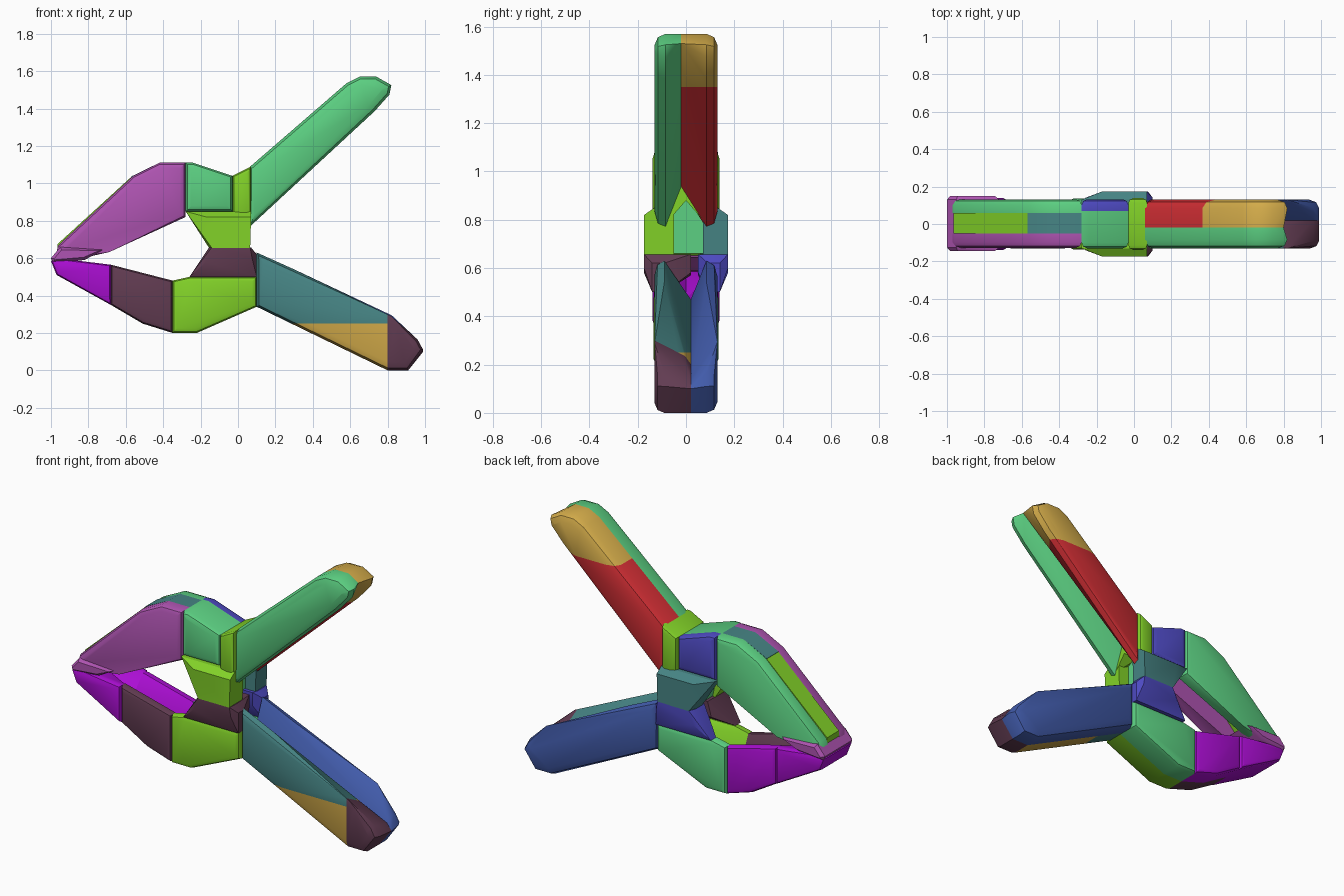
import bpy, bmesh, math
from mathutils import Vector

cube = bpy.data.objects.get("Cube")
if cube:
    bpy.data.objects.remove(cube, do_unlink=True)


def material(name, rgb):
    lin = [((c / 255 + 0.055) / 1.055) ** 2.4 for c in rgb] + [1.0]
    m = bpy.data.materials.new(name)
    m.use_nodes = True
    m.diffuse_color = lin
    m.node_tree.nodes["Principled BSDF"].inputs["Base Color"].default_value = lin
    return m


MAT = {n: material(n, c) for n, c in {
    "mint": (92, 208, 130), "lime": (130, 210, 40), "orchid": (175, 84, 178),
    "magenta": (172, 14, 212), "plum": (98, 60, 82), "teal": (70, 132, 132),
    "gold": (212, 172, 74), "red": (208, 46, 52), "blue": (66, 92, 172),
    "indigo": (78, 74, 194)}.items()}


def inset(profile, d, seams):
    """Move a convex xz profile inwards; seam points slide only in z."""
    mid = sum((Vector(p) for p in profile), Vector((0, 0))) / len(profile)
    out = []
    for i, p in enumerate(profile):
        p = Vector(p)
        if p.x in seams:
            out.append((p.x, p.y + math.copysign(d, mid.y - p.y)))
            continue
        a = (Vector(profile[i - 1]) - p).normalized()
        b = (Vector(profile[(i + 1) % len(profile)]) - p).normalized()
        s = (a + b).normalized()
        sine = max(0.6, abs(a.x * s.y - a.y * s.x))
        q = p + s * d / sine
        out.append((q.x, q.y))
    return out


def hull(name, layers, colours, cuts=(), rule=None):
    """Convex body through (y, profile) layers, cut and coloured by rule."""
    bm = bmesh.new()
    for y, profile in layers:
        for x, z in profile:
            bm.verts.new((x, y, z))
    res = bmesh.ops.convex_hull(bm, input=bm.verts[:])
    loose = {v for v in res["geom_interior"] + res["geom_unused"]
             if isinstance(v, bmesh.types.BMVert) and v.is_valid}
    bmesh.ops.delete(bm, geom=list(loose), context="VERTS")
    bmesh.ops.dissolve_limit(bm, angle_limit=0.01, verts=bm.verts[:], edges=bm.edges[:])
    for co, no in cuts:
        bmesh.ops.bisect_plane(bm, geom=bm.verts[:] + bm.edges[:] + bm.faces[:],
                               plane_co=co, plane_no=no)
    bmesh.ops.recalc_face_normals(bm, faces=bm.faces[:])
    if rule:
        for f in bm.faces:
            f.material_index = rule(f.calc_center_median())
    me = bpy.data.meshes.new(name)
    bm.to_mesh(me)
    bm.free()
    for c in colours.split():
        me.materials.append(MAT[c])
    ob = bpy.data.objects.new(name, me)
    bpy.context.collection.objects.link(ob)
    bpy.ops.object.select_all(action="DESELECT")
    ob.select_set(True)
    bpy.context.view_layer.objects.active = ob
    bpy.ops.object.shade_smooth_by_angle(angle=math.radians(32))
    return ob


def half(name, outer, inner, y_out, y_in, r, colours, seams=(), wall=None, **kw):
    """One side of the clamp, rounded along its outer rim."""
    s = math.copysign(1, y_out)
    layers = [(y_in, inner), (y_out - s * r, outer),
              (y_out - s * r * 0.3, inset(outer, r * 0.3, seams)),
              (y_out, inset(outer, r, seams))]
    if wall:
        layers.append((y_out - s * wall, outer))
    return hull(name, layers, colours, **kw)


# Upper handle: two halves with a groove underneath
top_out = [(0.06, 1.085), (0.58, 1.535), (0.65, 1.57), (0.74, 1.57), (0.82, 1.525),
           (0.81, 1.475), (0.73, 1.385), (0.06, 0.765)]
top_in = [(0.06, 1.085), (0.58, 1.535), (0.65, 1.57), (0.74, 1.57), (0.80, 1.53),
          (0.70, 1.46), (0.06, 0.93)]
half("upper_handle_front", top_out, top_in, -0.13, -0.02, 0.045, "mint", (0.06,))
half("upper_handle_back", top_out, top_in, 0.13, -0.02, 0.045, "red gold", (0.06,),
     cuts=[((0, 0, 1.35), (0, 0, 1))], rule=lambda c: int(c.z > 1.35))

# Lower handle: two halves with a groove on top
low_out = [(0.1, 0.63), (0.3, 0.54), (0.8, 0.255), (0.96, 0.165), (0.99, 0.11),
           (0.91, 0.0), (0.8, 0.0), (0.1, 0.34)]
low_in = [(0.1, 0.47), (0.84, 0.11), (0.96, 0.14), (0.99, 0.10), (0.91, 0.0),
          (0.8, 0.0), (0.1, 0.34)]
half("lower_handle_front", low_out, low_in, -0.13, 0.02, 0.04, "teal gold plum", (0.1,),
     cuts=[((0, 0, 0.25), (0, 0, 1)), ((0.8, 0, 0), (1, 0, 0))],
     rule=lambda c: 2 if c.x > 0.8 else int(c.z < 0.25))
half("lower_handle_back", low_out, low_in, 0.13, 0.02, 0.045, "blue", (0.1,))

# Upper jaw: side walls, roof and tip
jaw = [(-0.28, 1.11), (-0.42, 1.11), (-0.56, 1.04), (-0.96, 0.67), (-0.98, 0.60),
       (-0.81, 0.605), (-0.70, 0.66), (-0.28, 0.82)]
half("upper_jaw_front", jaw, jaw, -0.127, -0.05, 0.03, "orchid", (-0.28,))
half("upper_jaw_back", jaw, jaw, 0.132, 0.06, 0.03, "mint", (-0.28,))
hull("upper_jaw_roof_tip", [(y, [(-0.57, 1.035), (-0.965, 0.675), (-0.965, 0.60),
     (-0.88, 0.60), (-0.57, 0.92)]) for y in (-0.05, 0.06)], "lime")
hull("upper_jaw_roof_rear", [(y, [(-0.28, 1.11), (-0.42, 1.11), (-0.57, 1.037),
     (-0.57, 0.92), (-0.28, 0.95)]) for y in (-0.05, 0.06)], "teal")
tip = [(-0.95, 0.66), (-1.0, 0.60), (-0.99, 0.575), (-0.82, 0.59), (-0.72, 0.645)]
hull("upper_jaw_tip", [(-0.145, inset(tip, 0.015, ())), (-0.125, tip),
     (0.13, tip), (0.15, inset(tip, 0.015, ()))], "orchid")

# Lower jaw: walls with a trough between them, and a solid tip
ljaw = [(-0.68, 0.565), (-0.35, 0.48), (-0.35, 0.2), (-0.51, 0.25), (-0.68, 0.35)]
ljaw_in = [(-0.68, 0.47), (-0.35, 0.30), (-0.35, 0.2), (-0.51, 0.25), (-0.68, 0.35)]
body = [(-0.35, 0.48), (-0.26, 0.5), (0.1, 0.5), (0.1, 0.34), (-0.22, 0.2), (-0.35, 0.2)]
body_in = [(-0.35, 0.30), (0.1, 0.44), (0.1, 0.34), (-0.22, 0.2), (-0.35, 0.2)]
for side, s, jaw_col, body_col in (("front", -1, "plum", "lime"),
                                   ("back", 1, "magenta", "mint")):
    half("lower_jaw_" + side, ljaw, ljaw_in, s * 0.132, 0, 0.025, jaw_col,
         (-0.68, -0.35), wall=0.05)
    half("lower_body_" + side, body, body_in, s * 0.135, 0, 0.025, body_col,
         (-0.35, 0.1), wall=0.05)
nose = [(-0.68, 0.565), (-0.97, 0.60), (-1.0, 0.585), (-0.97, 0.51), (-0.68, 0.35)]
nose_mid = [(-0.68, 0.47), (-0.88, 0.58), (-0.97, 0.60), (-1.0, 0.585), (-0.97, 0.51),
            (-0.68, 0.35)]
for side, s in (("front", -1), ("back", 1)):
    half("lower_jaw_tip_" + side, nose, nose_mid, s * 0.138, 0, 0.022, "magenta",
         (-0.68,), wall=0.05)

# Upper body above the pivot
up = [(-0.28, 1.11), (-0.24, 1.11), (-0.03, 1.04), (-0.03, 0.85), (-0.28, 0.85)]
up_in = [(-0.28, 1.11), (-0.24, 1.11), (-0.03, 1.04), (-0.03, 0.88), (-0.28, 0.94)]
half("upper_body_front", up, up_in, -0.13, 0.07, 0.03, "mint", (-0.28, -0.03), wall=0.07)
half("upper_body_back", up, up, 0.132, 0.07, 0.03, "indigo", (-0.28, -0.03))
strip = [(-0.03, 1.04), (0.07, 1.09), (0.07, 0.79), (-0.03, 0.84)]
strip_in = [(-0.03, 1.04), (0.07, 1.09), (0.07, 0.88), (-0.03, 0.88)]
for side, s in (("front", -1), ("back", 1)):
    half("collar_" + side, strip, strip_in, s * 0.138, 0, 0.025, "lime",
         (-0.03, 0.07), wall=0.06)

# Pivot: upper and lower lugs on each side, with a block between
lug = [(-0.28, 0.85), (0.07, 0.85), (0.065, 0.655), (-0.155, 0.655)]
lug_face = [(-0.17, 0.82), (0.07, 0.82), (0.065, 0.655), (-0.14, 0.655)]
foot = [(-0.155, 0.657), (0.07, 0.657), (0.1, 0.62), (0.1, 0.5), (-0.26, 0.5)]
foot_face = [(-0.14, 0.657), (0.065, 0.657), (0.075, 0.60), (-0.17, 0.58)]
foot_in = [(-0.155, 0.657), (0.06, 0.657), (0.06, 0.58), (-0.18, 0.57)]
for side, s, y_up, y_low, up_col, low_col in (
        ("front", -1, -0.05, 0.02, "lime", "plum"),
        ("back", 1, 0.07, 0.05, "teal", "indigo")):
    hull("upper_lug_" + side, [(y_up, lug), (s * 0.13, lug), (s * 0.174, lug_face)], up_col)
    hull("lower_lug_" + side, [(y_low, foot_in), (s * 0.09, foot), (s * 0.14, foot),
                               (s * 0.174, foot_face)], low_col)
hull("pivot_block", [(y, [(-0.2, 0.95), (0.0, 0.95), (0.0, 0.66), (-0.14, 0.66)])
                     for y in (-0.05, 0.07)], "mint")
